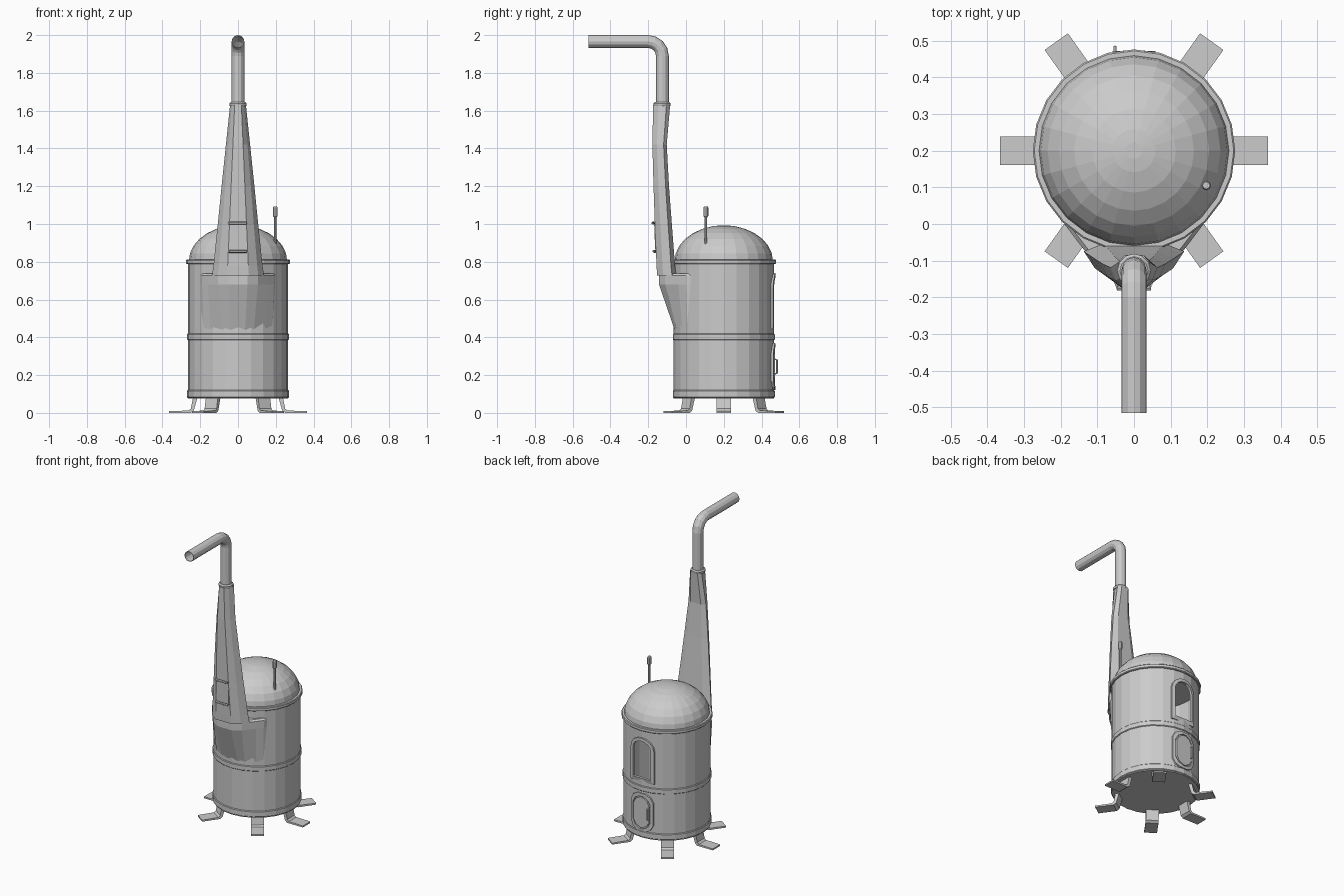
import bpy, bmesh, math
from mathutils import Vector, Matrix

cube = bpy.data.objects.get("Cube")
if cube:
    bpy.data.objects.remove(cube)

metal = bpy.data.materials.new("grey_metal")
metal.use_nodes = True
GREY = (0.6, 0.6, 0.6, 1)
metal.diffuse_color = GREY
metal.node_tree.nodes["Principled BSDF"].inputs["Base Color"].default_value = GREY

CY = 0.2      # barrel axis in y
R = 0.265     # barrel radius
SIDES = 24


def finish(name, bm):
    bmesh.ops.remove_doubles(bm, verts=bm.verts, dist=0.0001)
    bmesh.ops.recalc_face_normals(bm, faces=bm.faces)
    me = bpy.data.meshes.new(name)
    bm.to_mesh(me)
    bm.free()
    me.materials.append(metal)
    ob = bpy.data.objects.new(name, me)
    bpy.context.collection.objects.link(ob)
    return ob


def loft(name, sections, caps=True, loop=False):
    """Skin closed cross-sections one after another."""
    bm = bmesh.new()
    rings = [[bm.verts.new(p) for p in s] for s in sections]
    n = len(rings[0])
    pairs = list(zip(rings, rings[1:]))
    if loop:
        pairs.append((rings[-1], rings[0]))
    for a, b in pairs:
        for i in range(n):
            j = (i + 1) % n
            bm.faces.new((a[i], a[j], b[j], b[i]))
    if caps and not loop:
        bm.faces.new(rings[0])
        bm.faces.new(rings[-1])
    return finish(name, bm)


def lathe(name, profile, x=0, y=CY, sides=SIDES, caps=True, loop=False):
    def ring(r, z):
        return [(x + r * math.cos(math.tau * i / sides),
                 y + r * math.sin(math.tau * i / sides), z) for i in range(sides)]
    return loft(name, [ring(r, z) for r, z in profile], caps, loop)


def tube(name, path, r, sides=6, wall=0):
    """Sweep a round section along a path; wall > 0 makes it hollow."""
    path = [Vector(p) for p in path]
    outer, inner = [], []
    for i, p in enumerate(path):
        d = (path[min(i + 1, len(path) - 1)] - path[max(i - 1, 0)]).normalized()
        side = Vector((1, 0, 0)) if abs(d.x) < 0.9 else Vector((0, 1, 0))
        u = d.cross(side).normalized()
        v = d.cross(u)
        for rad, out in ((r, outer), (r - wall, inner)):
            out.append([p + rad * (u * math.cos(math.tau * k / sides)
                                   + v * math.sin(math.tau * k / sides)) for k in range(sides)])
    if wall:
        return loft(name, outer + inner[::-1], loop=True)
    return loft(name, outer)


# Barrel: open shell with a floor
barrel = lathe("barrel", [(R, 0.075), (R, 0.8), (R - 0.008, 0.8), (R - 0.008, 0.085)])

# Hoops round the barrel
for name, z0, z1, r in (("bottom_hoop", 0.08, 0.12, 0.27), ("middle_hoop", 0.385, 0.42, 0.27),
                        ("top_hoop", 0.788, 0.812, 0.276)):
    b = 0.004
    lathe(name, [(R - 0.006, z0), (r - b, z0), (r, z0 + b), (r, z1 - b), (r - b, z1), (R - 0.006, z1)],
          loop=True)

# Dome lid
dome = [(0.26 * math.cos(a), 0.805 + 0.188 * math.sin(a))
        for a in (math.radians(d) for d in (0, 12, 25, 38, 51, 64, 77, 85))]
lathe("dome_lid", dome)


# Window and door outlines as (x, z) loops
def arch(w, z0, z1, rise):
    pts = [(-w, z0), (w, z0)]
    for i in range(9):
        a = math.pi * i / 8
        pts.append((w * math.cos(a), z1 - rise + rise * math.sin(a)))
    return pts


def oval(w, z0, z1):
    c = 0.05
    h = (z1 - z0) / 2
    return [(sx * px, z0 + h + sz * pz) for sx, sz, order in ((1, -1, 1), (1, 1, -1), (-1, 1, 1), (-1, -1, -1))
            for px, pz in [(w - c, h), (w - c * 0.35, h - c * 0.35), (w, h - c)][::order]]


def wrap(pts, r):
    return [(x, CY + math.sqrt(r * r - x * x), z) for x, z in pts]


def frame(name, outer, inner, r):
    loft(name, [wrap(outer, R - 0.008), wrap(outer, r), wrap(inner, r), wrap(inner, R - 0.008)], loop=True)


# Arched window cut through the back wall
opening = arch(0.065, 0.47, 0.72, 0.06)
cutter = loft("window_cutter", [[(x, 0.36, z) for x, z in opening], [(x, 0.55, z) for x, z in opening]])
cutter.hide_render = True
cutter.hide_set(True)
cut = barrel.modifiers.new("window", 'BOOLEAN')
cut.object = cutter
cut.solver = 'EXACT'
frame("window_frame", arch(0.085, 0.445, 0.74, 0.075), opening, 0.274)

# Rounded lower door with frame, panel and pull handle
frame("door_frame", oval(0.08, 0.12, 0.37), oval(0.063, 0.137, 0.353), 0.274)
panel = oval(0.058, 0.143, 0.347)
loft("door_panel", [[(x, y, z) for x, z in panel] for y in (0.455, 0.472)])
tube("door_handle", [(-0.052, 0.465, 0.205), (-0.052, 0.482, 0.21), (-0.052, 0.482, 0.28),
                     (-0.052, 0.465, 0.285)], 0.005)

# Bent strap feet
strap = [(0.365, 0), (0.365, 0.01), (0.262, 0.012), (0.25, 0.022), (0.238, 0.08),
         (0.215, 0.08), (0.234, 0.012), (0.25, 0)]
for i, deg in enumerate((0, 54.5, 125.5, 180, 234.5, 305.5)):
    turn = Matrix.Translation((0, CY, 0)) @ Matrix.Rotation(math.radians(deg), 4, 'Z')
    loft("foot_%d" % (i + 1), [[turn @ Vector((px, w, pz)) for px, pz in strap] for w in (-0.039, 0.039)])


# Flue duct growing out of the barrel front
def mirrored(half, z):
    return [(x, y, z) for x, y in half] + [(-x, y, z) for x, y in half[::-1]]


flare = [(0.05, -0.143), (0.105, -0.11), (0.16, -0.04), (0.19, 0.0), (0.2, 0.04), (0.1, 0.1)]
low = []
for x, y in flare:
    d = Vector((x, y - CY))
    d = d.normalized() * min(d.length, R - 0.002)
    low.append((d.x, d.y + CY))
shelf = [(x * 0.98, y + 0.012) for x, y in flare]
loft("flue_duct", [mirrored(low, 0.44), mirrored(flare, 0.68), mirrored(flare, 0.728), mirrored(shelf, 0.738)])


# Tapered flue tower
def tower_section(z, w, yf, yb):
    d = yb - yf
    return mirrored([(w * 0.42, yf), (w * 0.78, yf + d * 0.32), (w, yf + d * 0.78), (w * 0.6, yb)], z)


loft("flue_tower", [tower_section(*s) for s in (
    (0.728, 0.137, -0.153, -0.052), (0.78, 0.13, -0.156, -0.058), (1.0, 0.107, -0.165, -0.075),
    (1.2, 0.087, -0.172, -0.09), (1.42, 0.064, -0.178, -0.102), (1.63, 0.042, -0.174, -0.084))])
lathe("flue_collar", [(0.044, 1.625), (0.046, 1.632), (0.046, 1.638), (0.038, 1.645)], 0, -0.127, 12)

# Bent outlet pipe, open at the end
bend = [(0, -0.2 + 0.075 * math.cos(a), 1.89 + 0.076 * math.sin(a))
        for a in (math.radians(d) for d in (0, 22.5, 45, 67.5, 90))]
tube("outlet_pipe", [(0, -0.125, 1.6)] + bend + [(0, -0.515, 1.966)], 0.034, 12, 0.003)

# Two rails and a hatch plate on the tower front
for name, z, y in (("lower_rail", 0.855, -0.17), ("upper_rail", 1.005, -0.175)):
    tube(name, [(-0.05, y + 0.025, z), (-0.044, y, z), (0.044, y, z), (0.05, y + 0.025, z)], 0.008)
hatch = [(-0.046, 0.865), (0.046, 0.865), (0.046, 0.995), (-0.046, 0.995)]
loft("tower_hatch", [[(x, dy - 0.128 - z * 0.0375, z) for x, z in hatch] for dy in (0.005, -0.003)])

# Lever on the dome
lathe("lever_rod", [(0.007, 0.89), (0.007, 1.045)], 0.197, 0.105, 8)
lathe("lever_grip", [(0.007, 1.035), (0.013, 1.043), (0.013, 1.086), (0.01, 1.092)], 0.197, 0.105, 8)
